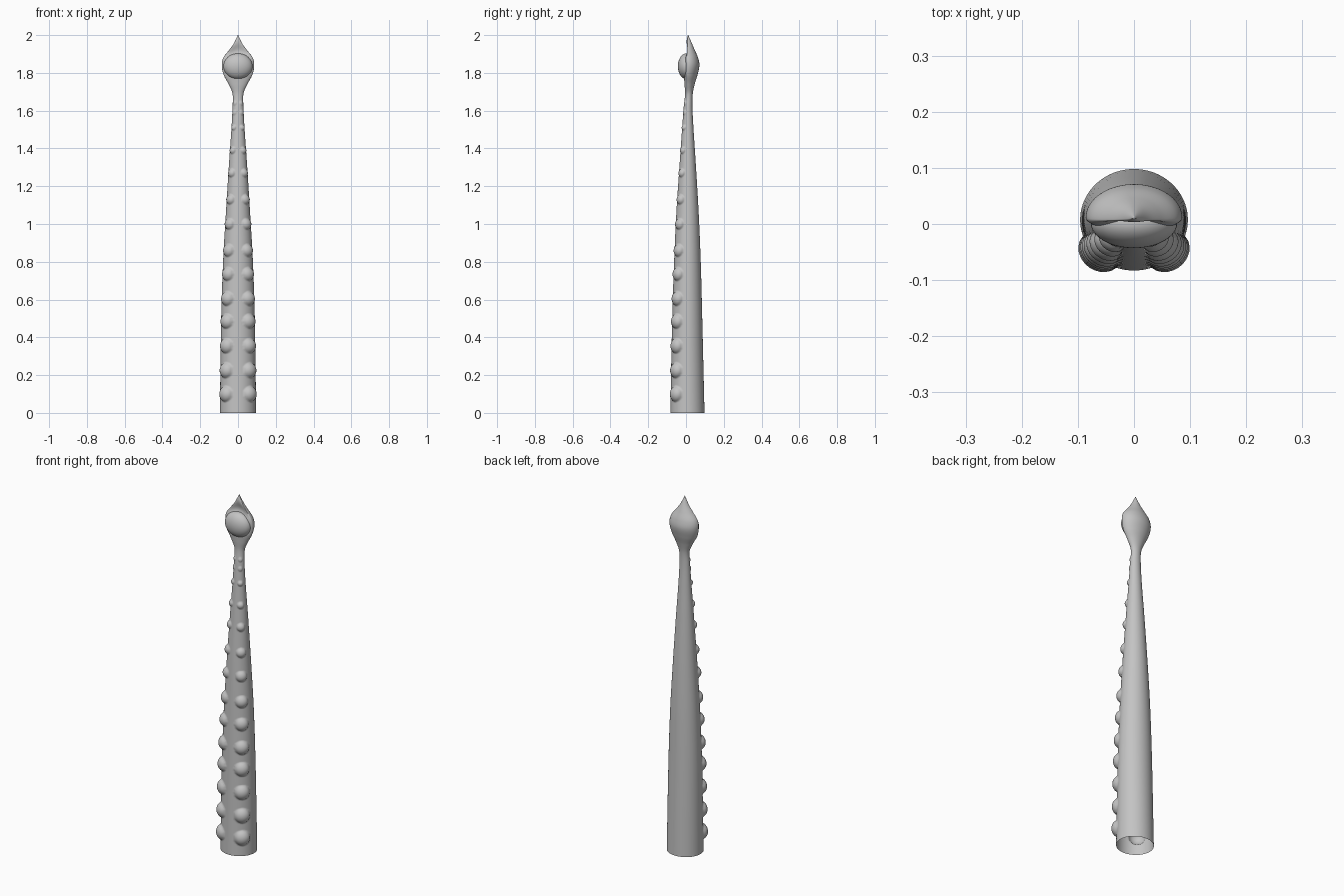
import bpy, bmesh, math

if "Cube" in bpy.data.objects:
    bpy.data.objects.remove(bpy.data.objects["Cube"])

SIDES, RINGS = 80, 400

# Profile stations: height, half width, front y, back y
STATIONS = [
    (0.00, .096, -.083, .098), (0.50, .089, -.073, .086), (0.80, .079, -.063, .078),
    (1.06, .064, -.051, .067), (1.33, .047, -.033, .051), (1.50, .035, -.021, .040),
    (1.62, .029, -.012, .034), (1.69, .029, -.005, .036), (1.74, .050, -.008, .046),
    (1.79, .076, -.011, .061), (1.84, .086, -.012, .071), (1.88, .078, -.012, .064),
    (1.92, .048, -.007, .047), (1.95, .026, -.001, .034), (1.98, .010, .005, .021),
    (2.00, .001, .010, .012)]

# Paired suckers up the front
SUCKERS = [.10, .225, .355, .485, .605, .735, .86, 1.0, 1.13, 1.27, 1.39, 1.51, 1.59, 1.64]
SUCKER_ANGLE = math.radians(47)


def slope(i, k):
    a, b = STATIONS[max(i - 1, 0)], STATIONS[min(i + 1, len(STATIONS) - 1)]
    return (b[k] - a[k]) / (b[0] - a[0])


def section(z):
    """Smooth interpolation of the stations at height z."""
    i = 0
    while i < len(STATIONS) - 2 and z > STATIONS[i + 1][0]:
        i += 1
    a, b = STATIONS[i], STATIONS[i + 1]
    h = b[0] - a[0]
    t = (z - a[0]) / h
    return [(2*t**3 - 3*t**2 + 1) * a[k] + (t**3 - 2*t**2 + t) * h * slope(i, k)
            + (3*t**2 - 2*t**3) * b[k] + (t**3 - t**2) * h * slope(i + 1, k)
            for k in (1, 2, 3)]


def bump(z, angle, radius):
    """Outward height of the sucker dome at this point."""
    for zc in SUCKERS:
        w = section(zc)[0]
        size = .44 * w
        d2 = ((z - zc)**2 + (radius * (abs(angle) - SUCKER_ANGLE))**2) / size**2
        if d2 < 1:
            height = .27 * w * (1 if zc < 1.55 else .6)
            return height * (1 - d2)**.7
    return 0


def point(z, u):
    """Surface point; u = 0 faces the front."""
    w, yf, yb = section(z)
    head = min(max((z - 1.69) / .1, 0), 1)
    c = yf + (yb - yf) * (.5 - .22 * head)
    x = w * math.sin(u)
    y = c - math.cos(u) * ((c - yf) if math.cos(u) > 0 else (yb - c))
    # scooped face above the bulb
    if math.cos(u) > 0 and 1.86 < z < 1.98:
        y += .5 * (yb - yf) * math.cos(u)**2 * math.sin(math.pi * (z - 1.86) / .12)**2 * .7
    radius = math.hypot(x, y - c)
    if z < 1.68 and radius > 0:
        s = 1 + bump(z, math.atan2(x, c - y), radius) / radius
        x, y = x * s, c + (y - c) * s
    return x, y, z


def finish(name, bm, material):
    for f in bm.faces:
        f.smooth = True
    mesh = bpy.data.meshes.new(name)
    bm.to_mesh(mesh)
    bm.free()
    mesh.materials.append(material)
    obj = bpy.data.objects.new(name, mesh)
    bpy.context.collection.objects.link(obj)
    return obj


grey = bpy.data.materials.new("grey")
grey.diffuse_color = (.55, .55, .55, 1)
grey.use_nodes = True
grey.node_tree.nodes["Principled BSDF"].inputs["Base Color"].default_value = grey.diffuse_color

# Tentacle stalk and leaf-shaped head, open at the base
bm = bmesh.new()
rings = []
for j in range(RINGS + 1):
    z = 2 * j / RINGS
    rings.append([bm.verts.new(point(z, 2 * math.pi * i / SIDES)) for i in range(SIDES)])
for lo, hi in zip(rings, rings[1:]):
    for i in range(SIDES):
        k = (i + 1) % SIDES
        bm.faces.new((lo[i], lo[k], hi[k], hi[i]))
bm.faces.new(rings[-1])
finish("tentacle", bm, grey)

# Large rounded pad on the front of the head
bm = bmesh.new()
bmesh.ops.create_uvsphere(bm, u_segments=40, v_segments=24, radius=1)
for v in bm.verts:
    v.co = (v.co.x * .077, .002 + v.co.y * .045, 1.835 + v.co.z * .068)
finish("head_pad", bm, grey)
